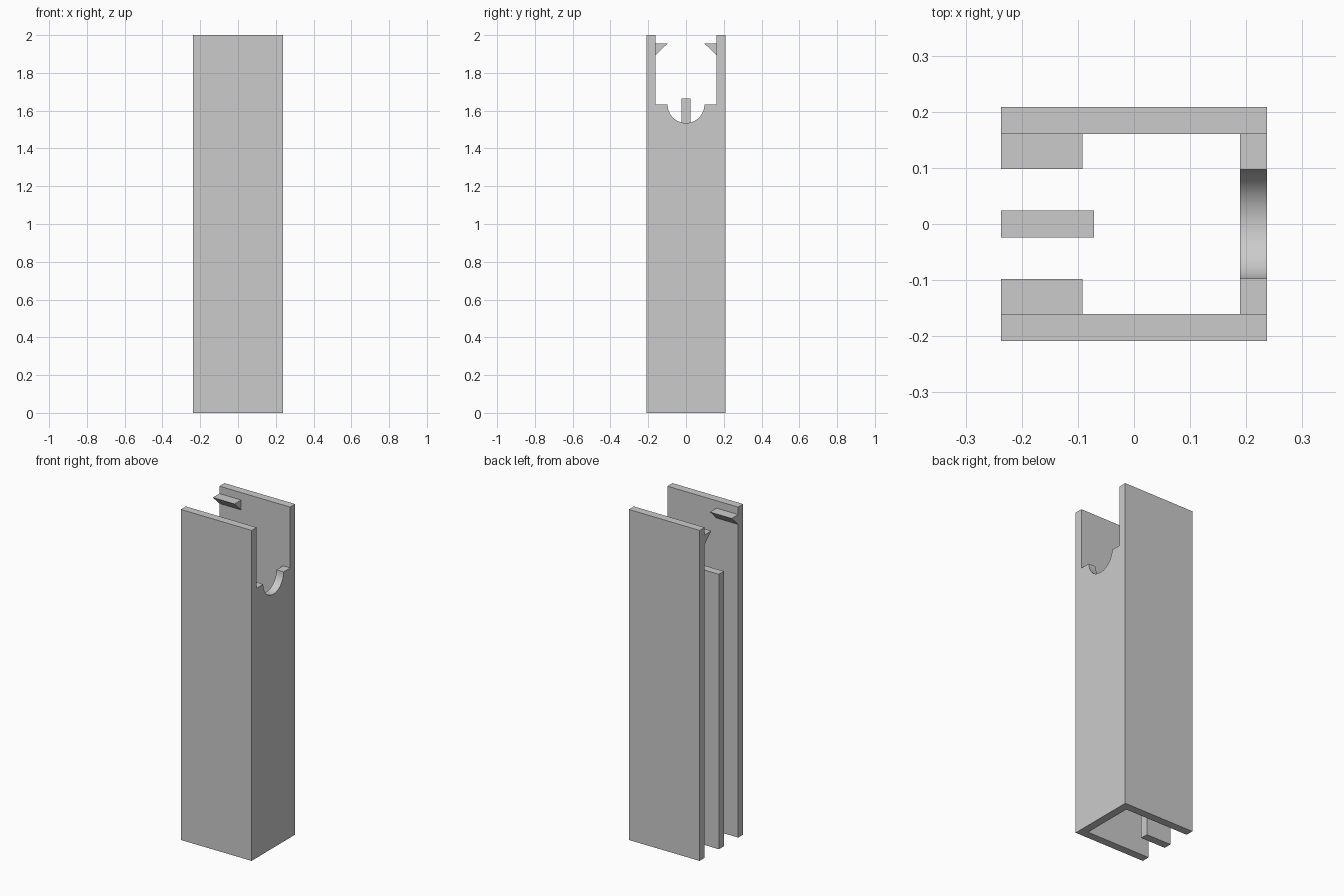
import bpy, bmesh
from math import pi, sin, cos, radians
from mathutils import Vector

if "Cube" in bpy.data.objects:
    bpy.data.objects.remove(bpy.data.objects["Cube"], do_unlink=True)

grey = bpy.data.materials.new("plain grey")
grey.use_nodes = True
colour = (0.6, 0.6, 0.6, 1)
grey.diffuse_color = colour
grey.node_tree.nodes["Principled BSDF"].inputs["Base Color"].default_value = colour

# Main dimensions
HX, HY, WALL, TOP = 0.237, 0.2085, 0.048, 2.0
INNER = HY - WALL
NOTCH_Z, NOTCH_R = 1.632, 0.0975


def prism(name, points, travel):
    """Extrude a closed planar outline along a vector."""
    bm = bmesh.new()
    face = bm.faces.new([bm.verts.new(p) for p in points])
    ext = bmesh.ops.extrude_face_region(bm, geom=[face])
    verts = [v for v in ext["geom"] if isinstance(v, bmesh.types.BMVert)]
    bmesh.ops.translate(bm, verts=verts, vec=Vector(travel))
    bmesh.ops.recalc_face_normals(bm, faces=bm.faces[:])
    mesh = bpy.data.meshes.new(name)
    bm.to_mesh(mesh)
    bm.free()
    mesh.materials.append(grey)
    obj = bpy.data.objects.new(name, mesh)
    bpy.context.collection.objects.link(obj)
    return obj


# Channel body: three walls, open on one side
channel = [(-HX, -HY), (HX, -HY), (HX, HY), (-HX, HY),
           (-HX, INNER), (HX - WALL, INNER), (HX - WALL, -INNER), (-HX, -INNER)]
body = prism("channel_body", [(x, y, 0) for x, y in channel], (0, 0, TOP))

# Opening in the end wall: wide slot with a round saddle below
steps = 32
arc = [(NOTCH_R * cos(a), NOTCH_Z - NOTCH_R * sin(a))
       for a in (pi * i / steps for i in range(steps + 1))]
opening = [(INNER, TOP + 0.1), (INNER, NOTCH_Z)] + arc + [(-INNER, NOTCH_Z), (-INNER, TOP + 0.1)]
cutter = prism("opening_cutter", [(HX - WALL - 0.02, y, z) for y, z in opening], (WALL + 0.04, 0, 0))
cutter.hide_render = True
cut = body.modifiers.new("opening", "BOOLEAN")
cut.operation, cut.solver, cut.object = "DIFFERENCE", "EXACT", cutter
bpy.context.view_layer.objects.active = body
body.select_set(True)
bpy.ops.object.modifier_apply(modifier=cut.name)
bpy.data.objects.remove(cutter, do_unlink=True)
bpy.ops.object.shade_smooth_by_angle(angle=radians(30))

# Snap hooks near the top of both side walls
for side, name in ((-1, "front_hook"), (1, "back_hook")):
    hook = [(INNER, 1.955), (INNER - 0.0625, 1.955), (INNER, 1.895)]
    prism(name, [(-HX, side * y, z) for y, z in hook], (0.145, 0, 0))

# Separate upright fin in the middle of the open side
fin = [(-HX, -WALL / 2), (-HX + 0.166, -WALL / 2), (-HX + 0.166, WALL / 2), (-HX, WALL / 2)]
prism("centre_fin", [(x, y, 0) for x, y in fin], (0, 0, 1.664))
